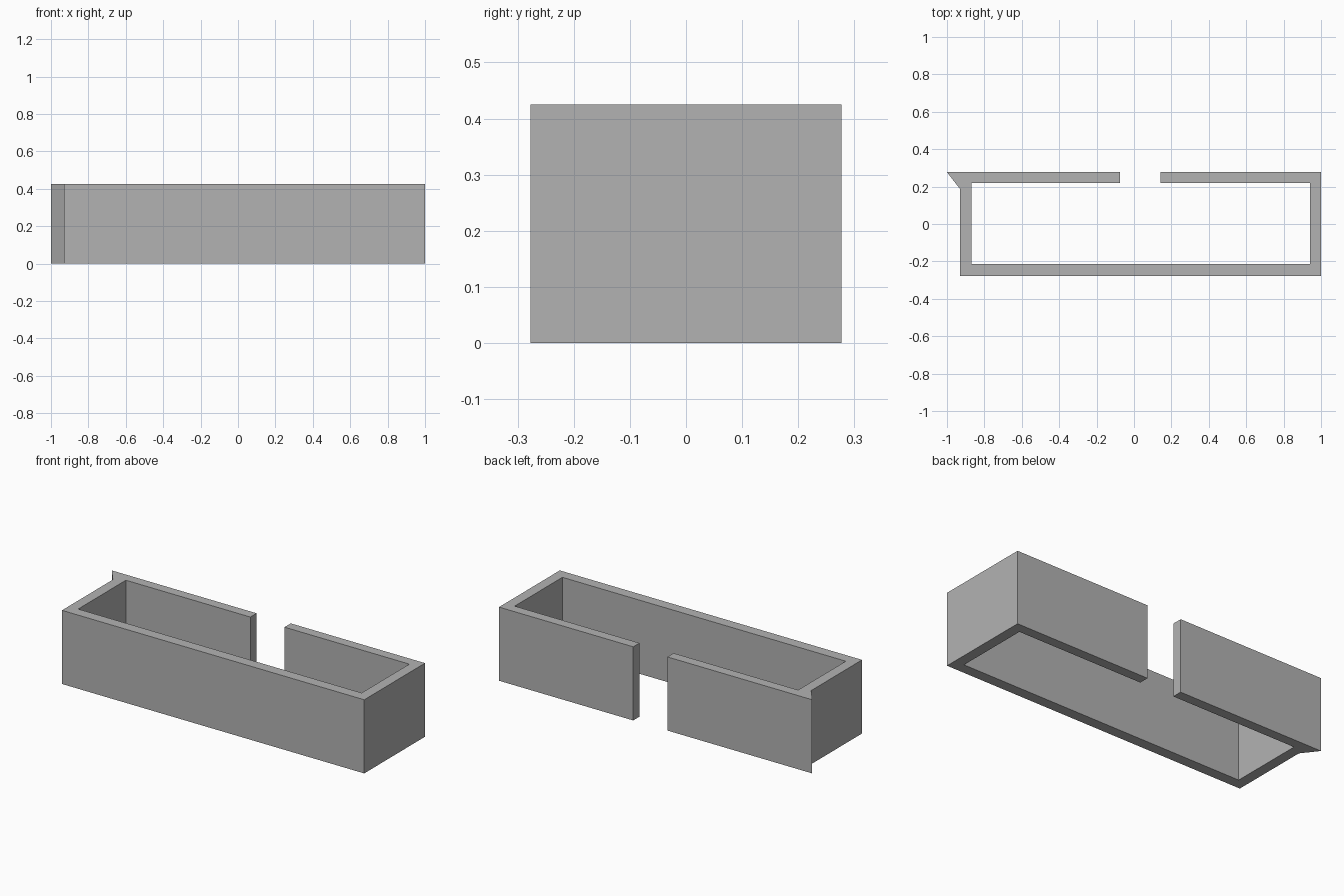
import bpy, bmesh

# Remove the default cube
cube = bpy.data.objects.get("Cube")
if cube:
    bpy.data.objects.remove(cube, do_unlink=True)

HEIGHT = 0.425

# Single plain grey
grey = bpy.data.materials.new("plain_grey")
grey.use_nodes = True
colour = (0.45, 0.45, 0.45, 1)
grey.diffuse_color = colour
grey.node_tree.nodes["Principled BSDF"].inputs["Base Color"].default_value = colour

# Wall footprint: outer edge with the flared corner, then the inner edge,
# open at the doorway in the back wall
footprint = [
    (-0.075, 0.277), (-1.0, 0.277), (-0.93, 0.187), (-0.93, -0.277),
    (1.0, -0.277), (1.0, 0.277), (0.143, 0.277),
    (0.143, 0.22), (0.94, 0.22), (0.94, -0.215),
    (-0.87, -0.215), (-0.87, 0.22), (-0.075, 0.22),
]


def extrude_footprint(name, points, height, material):
    bm = bmesh.new()
    base = bm.faces.new([bm.verts.new((x, y, 0)) for x, y in points])
    result = bmesh.ops.extrude_face_region(bm, geom=[base], use_keep_orig=True)
    top = [v for v in result["geom"] if isinstance(v, bmesh.types.BMVert)]
    bmesh.ops.translate(bm, verts=top, vec=(0, 0, height))
    bmesh.ops.recalc_face_normals(bm, faces=bm.faces)
    mesh = bpy.data.meshes.new(name)
    bm.to_mesh(mesh)
    bm.free()
    mesh.materials.append(material)
    obj = bpy.data.objects.new(name, mesh)
    bpy.context.collection.objects.link(obj)
    return obj


extrude_footprint("enclosure_walls", footprint, HEIGHT, grey)
